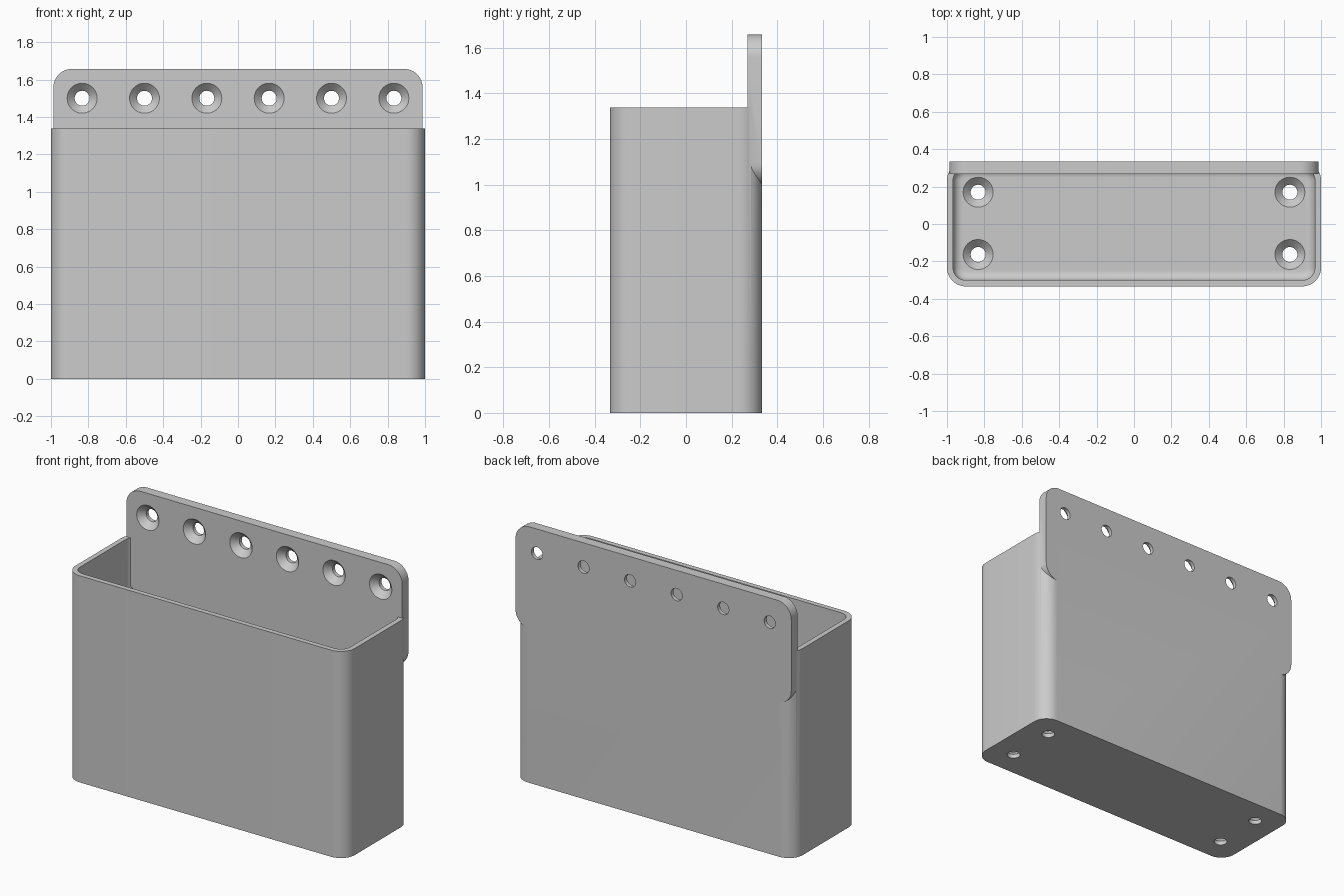
import bpy, bmesh, math
from mathutils import Matrix

if "Cube" in bpy.data.objects:
    bpy.data.objects.remove(bpy.data.objects["Cube"], do_unlink=True)

grey = bpy.data.materials.new("light_grey")
grey.use_nodes = True
grey.diffuse_color = (0.6, 0.6, 0.6, 1)
grey.node_tree.nodes["Principled BSDF"].inputs["Base Color"].default_value = grey.diffuse_color

WIDTH, DEPTH, HEIGHT = 2.0, 0.667, 1.337
WALL, FLOOR, CORNER = 0.033, 0.067, 0.1
PLATE_W, PLATE_LOW, PLATE_TOP, PLATE_T = 1.974, 0.997, 1.657, 0.065
FILLET = 0.05


def rounded_rect(w, d, r, steps=12):
    """Outline of a rectangle with rounded corners."""
    points = []
    for i, (sx, sy) in enumerate([(1, 1), (-1, 1), (-1, -1), (1, -1)]):
        for k in range(steps + 1):
            a = math.pi / 2 * (i + k / steps)
            points.append((sx * (w / 2 - r) + r * math.cos(a),
                           sy * (d / 2 - r) + r * math.sin(a)))
    return points


def circle(r, n=48):
    return [(r * math.cos(math.tau * k / n), r * math.sin(math.tau * k / n)) for k in range(n)]


def loft(name, sections, matrix=Matrix()):
    """Solid skinned through (outline, height) sections, then moved by matrix."""
    bm = bmesh.new()
    rings = [[bm.verts.new((x, y, z)) for x, y in outline] for outline, z in sections]
    n = len(rings[0])
    for low, high in zip(rings, rings[1:]):
        for i in range(n):
            j = (i + 1) % n
            bm.faces.new((low[i], low[j], high[j], high[i]))
    bm.faces.new(rings[0][::-1])
    bm.faces.new(rings[-1])
    bm.transform(matrix)
    bmesh.ops.recalc_face_normals(bm, faces=bm.faces)
    mesh = bpy.data.meshes.new(name)
    bm.to_mesh(mesh)
    bm.free()
    mesh.materials.append(grey)
    obj = bpy.data.objects.new(name, mesh)
    bpy.context.collection.objects.link(obj)
    return obj


def combine(target, tool, operation):
    """Apply a boolean and discard the tool."""
    mod = target.modifiers.new(operation.lower(), "BOOLEAN")
    mod.operation, mod.object, mod.solver = operation, tool, "EXACT"
    bpy.ops.object.select_all(action="DESELECT")
    bpy.context.view_layer.objects.active = target
    target.select_set(True)
    bpy.ops.object.modifier_apply(modifier=mod.name)
    bpy.data.objects.remove(tool, do_unlink=True)


def screw_cutter(matrix, thickness):
    """Countersunk hole whose wide end opens along local +z."""
    bore, head, extra = 0.04, 0.08, 0.02
    return loft("screw_cutter", [(circle(bore), -extra), (circle(bore), thickness - 0.04),
                                 (circle(head), thickness), (circle(head), thickness + extra)], matrix)


# Bin body
body = loft("wall_bin", [(rounded_rect(WIDTH, DEPTH, CORNER), z) for z in (0, HEIGHT)])

# Cavity with a filleted floor edge
sections = []
for k in range(9):
    a = math.pi / 2 * k / 8
    inset = WALL + FILLET * (1 - math.sin(a))
    sections.append((rounded_rect(WIDTH - 2 * inset, DEPTH - 2 * inset, CORNER - inset),
                     FLOOR + FILLET * (1 - math.cos(a))))
sections.append((sections[-1][0], HEIGHT + 0.1))
combine(body, loft("cavity", sections), "DIFFERENCE")

# Mounting plate along the back
upright = Matrix.Rotation(math.pi / 2, 4, "X")
back = DEPTH / 2
outline = rounded_rect(PLATE_W, PLATE_TOP - PLATE_LOW, CORNER)
place = Matrix.Translation((0, back, (PLATE_LOW + PLATE_TOP) / 2)) @ upright
combine(body, loft("mounting_plate", [(outline, 0), (outline, PLATE_T)], place), "UNION")

# Screw holes in the plate
for i in range(6):
    x = (i - 2.5) / 3
    place = Matrix.Translation((x, back, 1.5)) @ upright
    combine(body, screw_cutter(place, PLATE_T), "DIFFERENCE")

# Screw holes in the floor
for x in (-2.5 / 3, 2.5 / 3):
    for y in (-0.163, 0.17):
        combine(body, screw_cutter(Matrix.Translation((x, y, 0)), FLOOR), "DIFFERENCE")

bpy.ops.object.select_all(action="DESELECT")
body.select_set(True)
bpy.context.view_layer.objects.active = body
bpy.ops.object.shade_smooth_by_angle(angle=math.radians(30))
